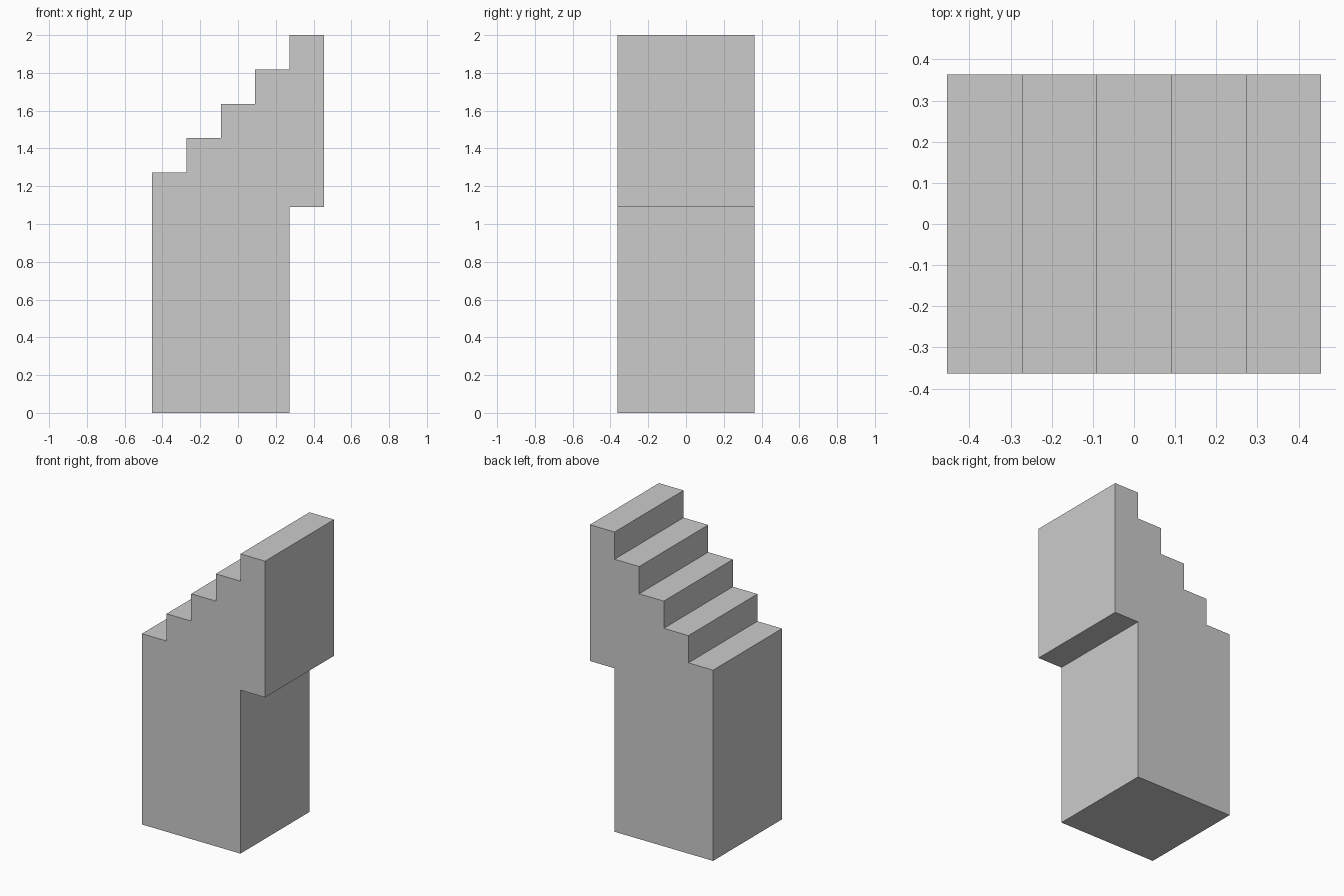
import bpy, bmesh

if "Cube" in bpy.data.objects:
    bpy.data.objects.remove(bpy.data.objects["Cube"])

U = 2 / 11            # grid module: the model is 11 modules tall
STEPS = 5
HALF_DEPTH = 2 * U

# Side profile: base, overhang on the right, then steps going down to the left
profile = [(-2.5, 0), (1.5, 0), (1.5, 6), (2.5, 6)]
for i in range(STEPS):
    top = 11 - i
    profile += [(2.5 - i, top), (1.5 - i, top)]

# Extrude the profile from front to back
bm = bmesh.new()
face = bm.faces.new([bm.verts.new((x * U, -HALF_DEPTH, z * U)) for x, z in profile])
result = bmesh.ops.extrude_face_region(bm, geom=[face])
verts = [v for v in result["geom"] if isinstance(v, bmesh.types.BMVert)]
bmesh.ops.translate(bm, verts=verts, vec=(0, 2 * HALF_DEPTH, 0))
bmesh.ops.recalc_face_normals(bm, faces=bm.faces)

mesh = bpy.data.meshes.new("stepped_block")
bm.to_mesh(mesh)
bm.free()
bpy.context.collection.objects.link(bpy.data.objects.new("stepped_block", mesh))
